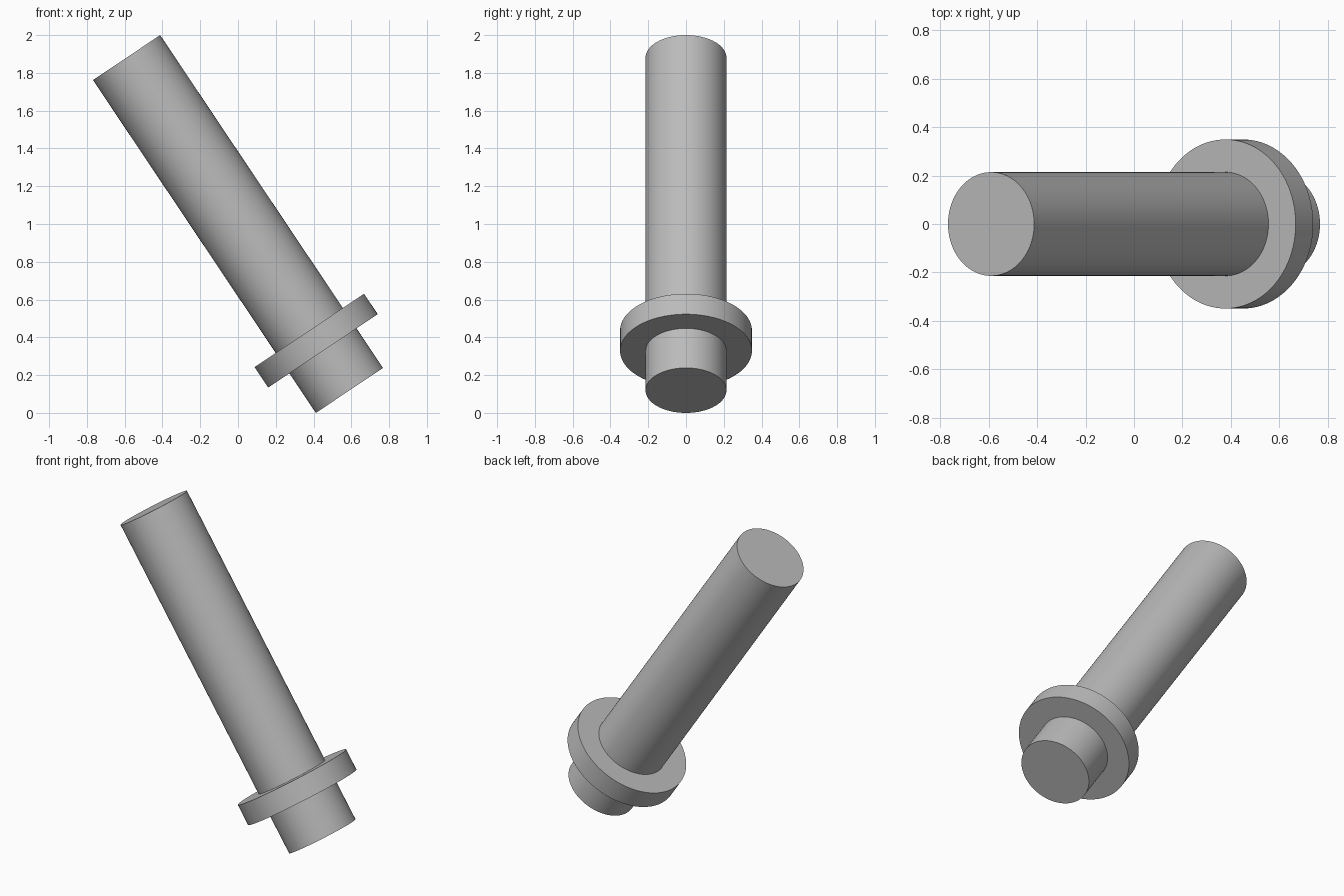
import bpy, math
from mathutils import Vector

cube = bpy.data.objects.get("Cube")
if cube:
    bpy.data.objects.remove(cube, do_unlink=True)

# Plain grey finish
GREY = (0.5, 0.5, 0.5, 1.0)
grey = bpy.data.materials.new("plain grey")
grey.use_nodes = True
grey.diffuse_color = GREY
grey.node_tree.nodes["Principled BSDF"].inputs["Base Color"].default_value = GREY

# Leaning axis shared by both parts
FOOT = Vector((0.59, 0, 0.119))
TOP = Vector((-0.59, 0, 1.881))
AXIS = (TOP - FOOT).normalized()
LENGTH = (TOP - FOOT).length


def disc(name, radius, start, end):
    """Smooth cylinder between two distances along the leaning axis."""
    bpy.ops.mesh.primitive_cylinder_add(
        vertices=96, radius=radius, depth=end - start,
        location=FOOT + AXIS * (start + end) / 2,
        rotation=AXIS.to_track_quat('Z', 'Y').to_euler())
    obj = bpy.context.object
    obj.name = name
    obj.data.materials.append(grey)
    bpy.ops.object.shade_smooth_by_angle(angle=math.radians(30))
    return obj


# Long round shaft and the wide collar near its foot
disc("shaft", 0.214, 0, LENGTH)
disc("collar", 0.349, 0.252, 0.382)
